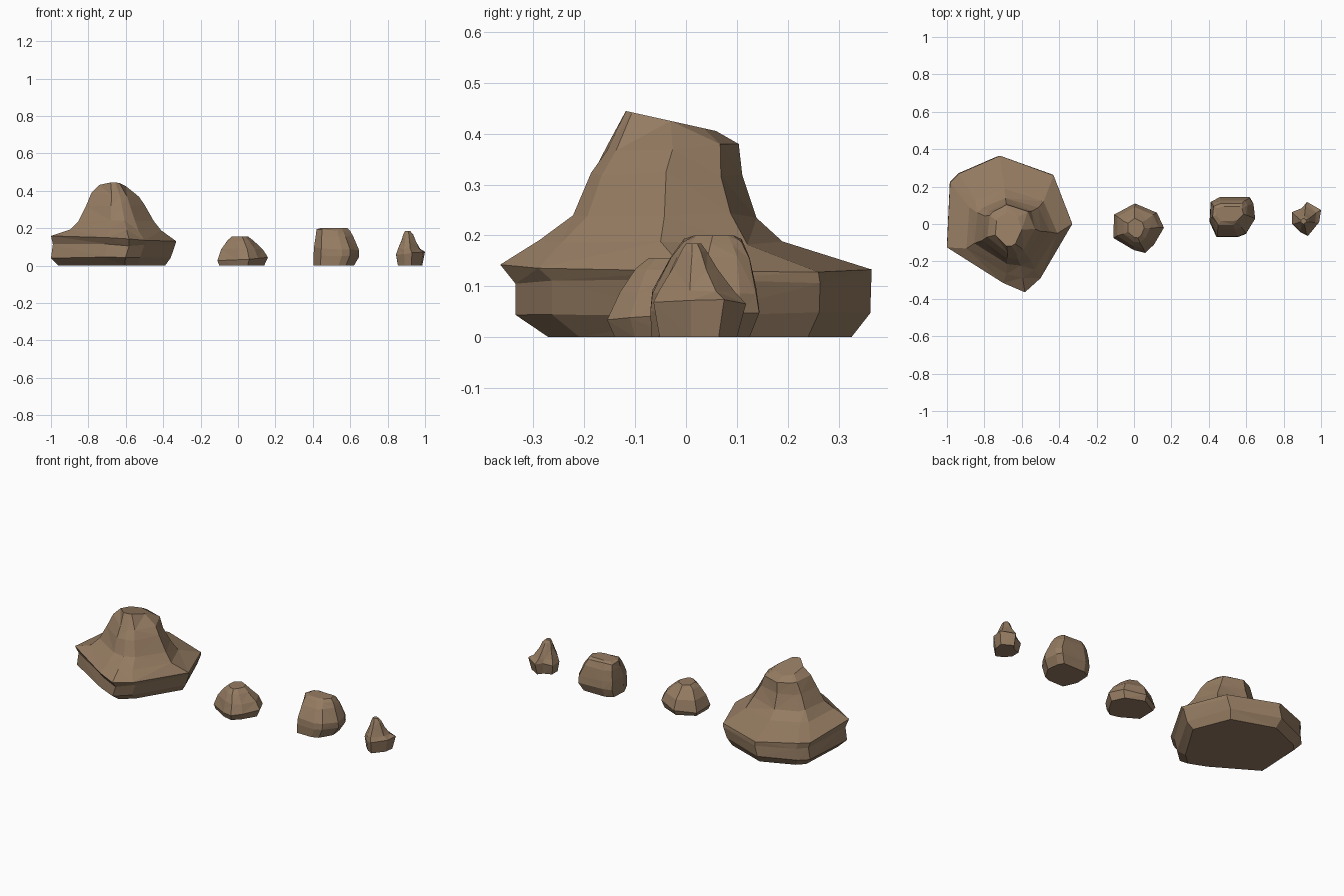
import bpy, bmesh, math, random

random.seed(4)

brown = bpy.data.materials.new("rock brown")
brown.diffuse_color = (0.30, 0.20, 0.122, 1)


def rock(name, outline, rings, jitter):
    """Loft a faceted rock. outline: plan corners.
    rings: (z, x0, x1, y0, y1, roundness, x tilt, y tilt), bottom to top."""
    xs, ys = zip(*outline)
    unit = [((x - min(xs)) / (max(xs) - min(xs)) * 2 - 1,
             (y - min(ys)) / (max(ys) - min(ys)) * 2 - 1) for x, y in outline]
    bm = bmesh.new()
    loops = []
    for k, (z, x0, x1, y0, y1, rnd, tx, ty) in enumerate(rings):
        j = jitter if 0 < k < len(rings) - 1 else 0
        loop = []
        for u, v in unit:
            a = math.atan2(v, u)
            u = u * (1 - rnd) + math.cos(a) * rnd
            v = v * (1 - rnd) + math.sin(a) * rnd
            loop.append(bm.verts.new((
                (x0 + x1) / 2 + u * (x1 - x0) / 2,
                (y0 + y1) / 2 + v * (y1 - y0) / 2,
                z + tx * u + ty * v + random.uniform(-j, j))))
        loops.append(loop)
    n = len(unit)
    for lo, hi in zip(loops, loops[1:]):
        for i in range(n):
            m = (i + 1) % n
            bm.faces.new((lo[i], lo[m], hi[m], hi[i]))
    bm.faces.new(loops[0][::-1])
    bm.faces.new(loops[-1])
    sides = [f for f in bm.faces if len(f.verts) == 4]
    bmesh.ops.triangulate(bm, faces=sides)
    bmesh.ops.recalc_face_normals(bm, faces=bm.faces[:])
    me = bpy.data.meshes.new(name)
    bm.to_mesh(me)
    bm.free()
    me.materials.append(brown)
    ob = bpy.data.objects.new(name, me)
    bpy.context.collection.objects.link(ob)


# Large boulder: wide skirt with a lip, and a rounded hump
rock("large_boulder",
     [(-0.33, 0.0), (-0.43, 0.26), (-0.717, 0.365), (-0.936, 0.27), (-0.984, 0.22),
      (-1, -0.125), (-0.70, -0.315), (-0.583, -0.365), (-0.50, -0.29)],
     [(0.0, -0.96, -0.39, -0.27, 0.325, 0, 0, 0),
      (0.045, -1.0, -0.36, -0.335, 0.362, 0, 0, 0.005),
      (0.11, -0.99, -0.335, -0.335, 0.364, 0, 0, 0),
      (0.14, -1.0, -0.33, -0.365, 0.365, 0, -0.012, -0.005),
      (0.188, -0.90, -0.41, -0.29, 0.19, 0.3, -0.005, -0.005),
      (0.24, -0.86, -0.45, -0.225, 0.14, 0.6, 0, 0),
      (0.32, -0.82, -0.50, -0.19, 0.112, 0.8, 0, 0),
      (0.378, -0.79, -0.53, -0.158, 0.105, 0.9, -0.01, 0.005),
      (0.425, -0.745, -0.60, -0.12, 0.06, 0.9, 0, -0.02)], 0.006)

# Domed stone
rock("domed_stone",
     [(0.16, -0.02), (0.123, 0.06), (0.005, 0.11), (-0.107, 0.05),
      (-0.11, -0.075), (0.0, -0.14), (0.06, -0.155), (0.107, -0.11)],
     [(0.0, -0.10, 0.14, -0.14, 0.095, 0, 0, 0),
      (0.035, -0.11, 0.16, -0.155, 0.11, 0, 0.012, 0),
      (0.09, -0.092, 0.132, -0.13, 0.09, 0.2, 0, 0),
      (0.135, -0.06, 0.085, -0.10, 0.05, 0.5, 0, 0),
      (0.155, -0.035, 0.055, -0.075, 0.03, 0.5, 0, 0)], 0.004)

# Blocky stone: flat top, sloping front
rock("blocky_stone",
     [(0.65, 0.03), (0.64, 0.11), (0.62, 0.144), (0.46, 0.144), (0.41, 0.118),
      (0.404, 0.016), (0.444, -0.07), (0.556, -0.07), (0.60, -0.053)],
     [(0.0, 0.405, 0.62, -0.068, 0.125, 0, 0, 0),
      (0.05, 0.404, 0.648, -0.07, 0.144, 0, 0, 0),
      (0.09, 0.406, 0.648, -0.066, 0.138, 0, -0.008, 0),
      (0.155, 0.415, 0.615, -0.03, 0.125, 0, 0, 0),
      (0.187, 0.42, 0.60, -0.005, 0.11, 0.1, -0.004, 0),
      (0.2, 0.44, 0.585, 0.015, 0.095, 0.2, 0, 0)], 0.004)

# Small pointed stone
rock("small_pointed_stone",
     [(0.99, 0.01), (1.0, 0.075), (0.925, 0.118), (0.898, 0.085),
      (0.845, 0.064), (0.845, 0.0), (0.888, -0.043), (0.93, -0.064)],
     [(0.0, 0.855, 0.985, -0.052, 0.10, 0, 0, 0),
      (0.065, 0.845, 1.0, -0.064, 0.118, 0, 0.006, 0),
      (0.09, 0.855, 0.975, -0.052, 0.095, 0.2, 0, 0),
      (0.135, 0.873, 0.952, -0.025, 0.062, 0.5, 0, 0),
      (0.168, 0.882, 0.938, -0.008, 0.042, 0.7, 0, 0),
      (0.184, 0.892, 0.922, 0.0, 0.03, 0.8, 0, 0)], 0.004)
